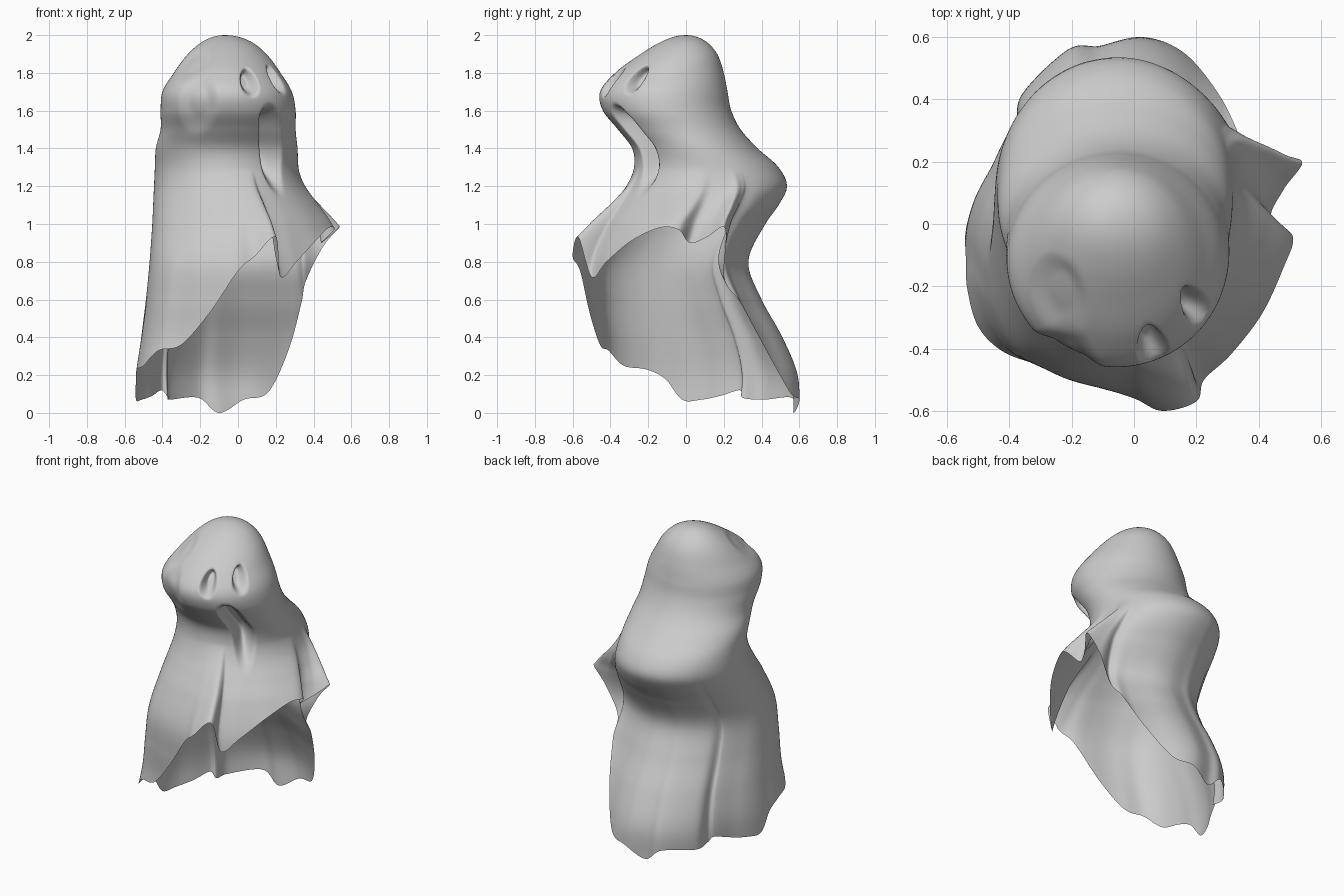
import bpy
import bmesh
import math
from mathutils import Vector

default_cube = bpy.data.objects.get("Cube")
if default_cube:
    bpy.data.objects.remove(default_cube, do_unlink=True)

# Half profiles of the draped body: height, right, left, front, back extents
PROFILE = [
    (2.0, -.07, -.07, 0, 0),
    (1.97, -.18, .06, -.12, .1),
    (1.9, -.265, .15, -.24, .165),
    (1.8, -.34, .225, -.375, .2),
    (1.7, -.4, .285, -.455, .22),
    (1.6, -.41, .305, -.44, .24),
    (1.5, -.41, .305, -.36, .29),
    (1.4, -.435, .315, -.285, .38),
    (1.3, -.44, .32, -.275, .49),
    (1.2, -.445, .335, -.31, .535),
    (1.1, -.45, .365, -.37, .49),
    (1.0, -.455, .38, -.43, .42),
    (.8, -.47, .36, -.5, .33),
    (.6, -.49, .35, -.49, .4),
    (.4, -.515, .33, -.46, .51),
    (.2, -.54, .3, -.46, .59),
    (0, -.55, .3, -.46, .6),
]

# Wavy hem of the sheet, counter-clockwise from the model's right
HEM = [
    (-.54, -.02, .07), (-.54, -.11, .18), (-.535, -.21, .23),
    (-.5, -.33, .25), (-.42, -.41, .33), (-.3, -.455, .36),
    (-.15, -.51, .53), (0, -.56, .75), (.09, -.6, .83),
    (.2, -.57, .93), (.225, -.5, .72), (.31, -.42, .8),
    (.41, -.29, .91), (.48, -.14, .98), (.51, -.04, .97),
    (.44, .02, .9), (.48, .11, .93), (.54, .2, .985),
    (.45, .21, .88), (.36, .205, .7), (.335, .29, .58),
    (.27, .42, .34), (.16, .55, .11), (.03, .6, .07),
    (-.1, .57, .0), (-.21, .56, .08), (-.36, .41, .07),
    (-.37, .3, .08), (-.405, .285, .12), (-.455, .18, .09),
    (-.51, .08, .07),
]

# Dents: azimuth in degrees, height, half width, reach up, reach down, depth
DENTS = [
    (-68, 1.75, 10, .08, .08, .08),       # right eye
    (-32, 1.765, 10, .08, .08, .08),      # left eye
    (-51, 1.53, 13, .11, .4, .12),        # mouth
    (-118, 1.66, 22, .16, .2, .025),      # soft cheek hollow
    (-140, 1.85, 32, .09, .1, .02),       # soft temple hollow
]

SHOULDER = 1.3
STEPS = 12
UPPER_ROWS = 70
LOWER_ROWS = 50


def catmull(a, b, c, d, t):
    """Smooth curve from b to c."""
    return (2 * b + (c - a) * t + (2 * a - 5 * b + 4 * c - d) * t * t
            + (3 * b - a - 3 * c + d) * t ** 3) / 2


def depth_key(z):
    """Spread the crown evenly, so that the dome is round."""
    return math.sqrt(max(2 - z, 0))


KEYS = [depth_key(row[0]) for row in PROFILE]


def slope(i, column):
    lo, hi = max(i - 1, 0), min(i + 1, len(KEYS) - 1)
    return (PROFILE[hi][column] - PROFILE[lo][column]) / (KEYS[hi] - KEYS[lo])


def extent(z, column):
    """Hermite interpolation of one profile column."""
    v = depth_key(z)
    i = 0
    while i < len(KEYS) - 2 and v > KEYS[i + 1]:
        i += 1
    span = KEYS[i + 1] - KEYS[i]
    t = min(max((v - KEYS[i]) / span, 0), 1)
    ease = t * t * (3 - 2 * t)
    start, end = PROFILE[i][column], PROFILE[i + 1][column]
    bend = (t * (1 - t) ** 2 * slope(i, column)
            - t * t * (1 - t) * slope(i + 1, column))
    return start + (end - start) * ease + bend * span


def dent_depth(angle, z):
    total = 0
    for azimuth, height, width, up, down, depth in DENTS:
        turn = (math.degrees(angle) - azimuth + 180) % 360 - 180
        reach = up if z > height else down
        d = math.hypot(turn / width, (z - height) / reach)
        if d < 1:
            f = min((1 - d) * 1.6, 1)
            total += depth * f * f * (3 - 2 * f)
    return total


def body_point(angle, z):
    """Point of the plain draped body at an azimuth and height."""
    x0, x1, y0, y1 = [extent(z, column) for column in range(1, 5)]
    cx, cy = (x0 + x1) / 2, (y0 + y1) / 2
    out = Vector((math.cos(angle), math.sin(angle), 0))
    point = Vector((cx + out.x * (x1 - x0) / 2,
                    cy + out.y * (y1 - y0) / 2, z))
    return point - out * dent_depth(angle, z)


def hem_points():
    hem = [Vector(p) for p in HEM]
    count = len(hem)
    for i in range(count):
        corners = [hem[(i + k) % count] for k in (-1, 0, 1, 2)]
        for step in range(STEPS):
            yield catmull(*corners, step / STEPS)


def sheet_column(edge):
    """One strip of cloth running from the crown down to the hem."""
    angle = math.atan2(edge.y, edge.x)
    pull = edge - body_point(angle, edge.z)
    column = []
    for row in range(1, UPPER_ROWS + 1):
        z = 2 - (2 - SHOULDER) * (row / UPPER_ROWS) ** 1.5
        column.append(body_point(angle, z))
    for row in range(1, LOWER_ROWS + 1):
        t = row / LOWER_ROWS
        z = SHOULDER + (edge.z - SHOULDER) * t
        column.append(body_point(angle, z) + pull * t ** 1.5)
    return column


# Draped sheet as one open surface
bm = bmesh.new()
crown = bm.verts.new(body_point(0, 2))
columns = [[bm.verts.new(p) for p in sheet_column(edge)]
           for edge in hem_points()]
for i, here in enumerate(columns):
    after = columns[(i + 1) % len(columns)]
    bm.faces.new((crown, here[0], after[0]))
    for a, b, c, d in zip(here, here[1:], after[1:], after):
        bm.faces.new((a, b, c, d))
for face in bm.faces:
    face.smooth = True

mesh = bpy.data.meshes.new("ghost_sheet")
bm.to_mesh(mesh)
bm.free()
sheet = bpy.data.objects.new("ghost_sheet", mesh)
bpy.context.collection.objects.link(sheet)

# Pale grey cloth
cloth = bpy.data.materials.new("pale_grey_cloth")
cloth.use_nodes = True
grey = (.6, .6, .6, 1)
cloth.diffuse_color = grey
cloth.node_tree.nodes["Principled BSDF"].inputs["Base Color"].default_value = grey
mesh.materials.append(cloth)
